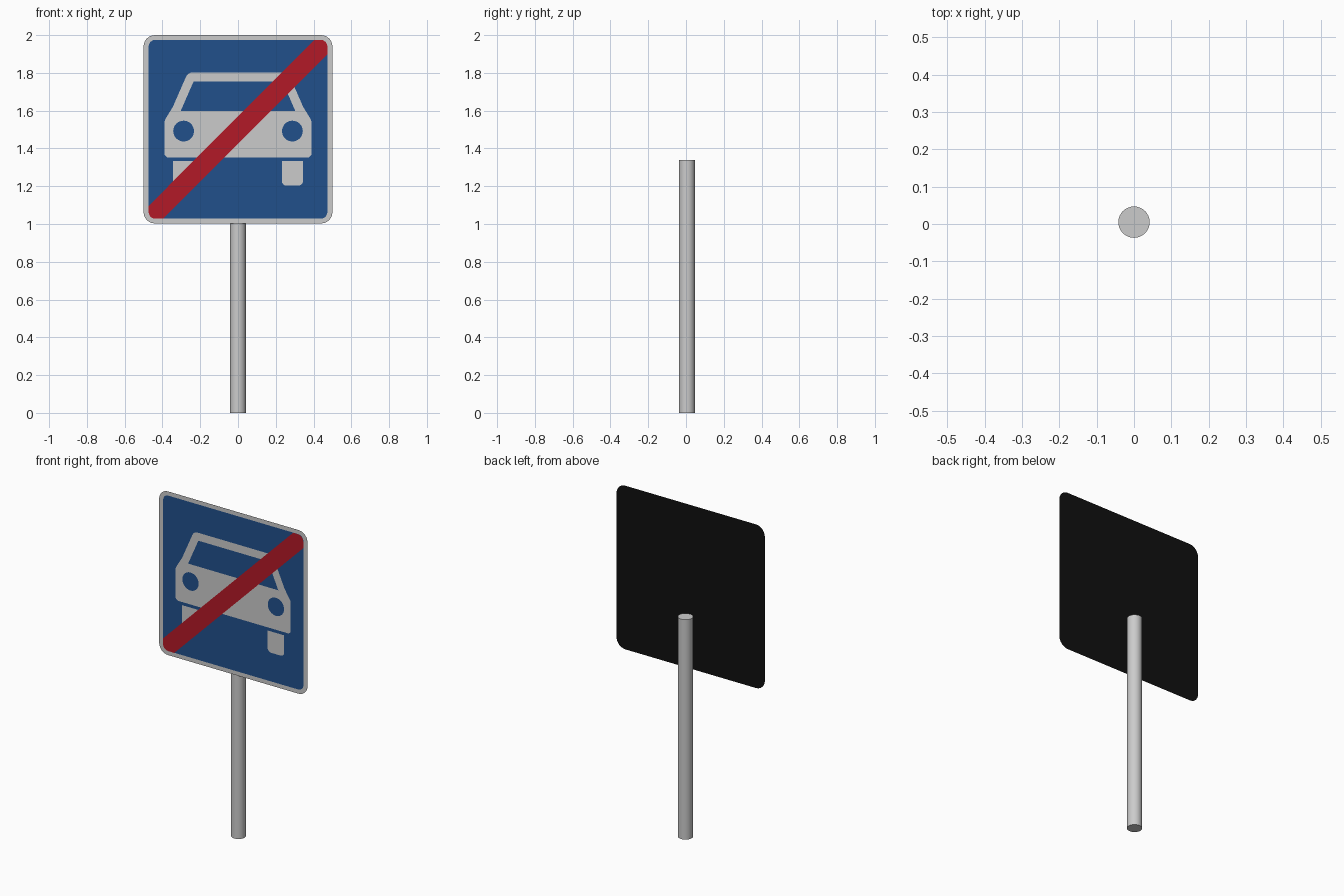
import bpy, bmesh, math
from mathutils import Vector

if "Cube" in bpy.data.objects:
    bpy.data.objects.remove(bpy.data.objects["Cube"])


def material(name, rgb):
    m = bpy.data.materials.new(name)
    m.diffuse_color = (*rgb, 1)
    m.use_nodes = True
    m.node_tree.nodes["Principled BSDF"].inputs["Base Color"].default_value = m.diffuse_color
    return m


BLUE = material("sign_blue", (0.015, 0.08, 0.26))
RED = material("sign_red", (0.45, 0.01, 0.02))
BLACK = material("back_black", (0.005, 0.005, 0.005))


def rounded(points, steps=6):
    """Closed outline from (x, z, corner radius) points."""
    out = []
    for i, (x, z, r) in enumerate(points):
        p = Vector((x, z))
        a = (Vector(points[i - 1][:2]) - p).normalized()
        b = (Vector(points[(i + 1) % len(points)][:2]) - p).normalized()
        if r == 0:
            out.append(p)
            continue
        half = a.angle(b) / 2
        centre = p + (a + b).normalized() * (r / math.sin(half))
        start = p + a * (r / math.tan(half)) - centre
        end = p + b * (r / math.tan(half)) - centre
        sweep = start.angle_signed(end)
        for k in range(steps + 1):
            t = -sweep * k / steps
            c, s = math.cos(t), math.sin(t)
            out.append(centre + Vector((start.x * c - start.y * s, start.x * s + start.y * c)))
    return out


def rect(x0, x1, z0, z1, r):
    return rounded([(x0, z0, r), (x1, z0, r), (x1, z1, r), (x0, z1, r)])


def mirrored(half):
    """Complete a left-half outline symmetrically."""
    return rounded(half + [(-x, z, r) for x, z, r in reversed(half)])


def circle(x, z, r, n=32):
    return [Vector((x + r * math.cos(math.tau * i / n), z + r * math.sin(math.tau * i / n)))
            for i in range(n)]


def sheet(name, loops, y, mat=None, facing=-1):
    """Flat sheet; the first loop is the outline, the others are holes."""
    bm = bmesh.new()
    edges = []
    for loop in loops:
        vs = [bm.verts.new((p.x, y, p.y)) for p in loop]
        edges += [bm.edges.new((vs[i - 1], vs[i])) for i in range(len(vs))]
    bmesh.ops.triangle_fill(bm, edges=edges, use_beauty=True, normal=(0, facing, 0))
    bm.normal_update()
    bmesh.ops.reverse_faces(bm, faces=[f for f in bm.faces if f.normal.y * facing < 0])
    me = bpy.data.meshes.new(name)
    bm.to_mesh(me)
    bm.free()
    ob = bpy.data.objects.new(name, me)
    bpy.context.collection.objects.link(ob)
    if mat:
        me.materials.append(mat)
    return ob


# Pole
bpy.ops.mesh.primitive_cylinder_add(vertices=32, radius=0.042, depth=1.34, location=(0, 0.005, 0.67))
bpy.context.object.name = "pole"
bpy.ops.object.shade_smooth_by_angle(angle=math.radians(40))

# Sign plate: black back, grey rim, blue field
plate = rect(-0.5, 0.5, 1.003, 2.0, 0.06)
field = rect(-0.473, 0.473, 1.028, 1.975, 0.035)
sheet("sign_back", [plate], -0.0450, BLACK, facing=1)
sheet("sign_rim", [plate, field], -0.0455)
sheet("sign_field", [field], -0.0455, BLUE)

# Car body with window and headlight openings
body = mirrored([(-0.375, 1.352, 0.0), (-0.388, 1.365, 0.0), (-0.388, 1.55, 0.03),
                 (-0.345, 1.62, 0.02), (-0.265, 1.803, 0.04)])
window = mirrored([(-0.304, 1.597, 0), (-0.235, 1.755, 0.01)])
lights = [circle(s * 0.288, 1.492, 0.055) for s in (-1, 1)]
sheet("car_body", [body, window] + lights, -0.0462)

# Wheels
for side, s in (("left", -1), ("right", 1)):
    c = s * 0.288
    sheet("car_wheel_" + side, [rounded([(c - 0.056, 1.203, 0.025), (c + 0.056, 1.203, 0.025),
                                         (c + 0.056, 1.333, 0), (c - 0.056, 1.333, 0)])], -0.0462)

# Red diagonal stripe
sheet("cancel_stripe", [rounded([(-0.473, 1.028, 0.035), (-0.397, 1.028, 0), (0.473, 1.899, 0),
                                 (0.473, 1.975, 0.035), (0.405, 1.975, 0), (-0.473, 1.096, 0)])],
      -0.0470, RED)
